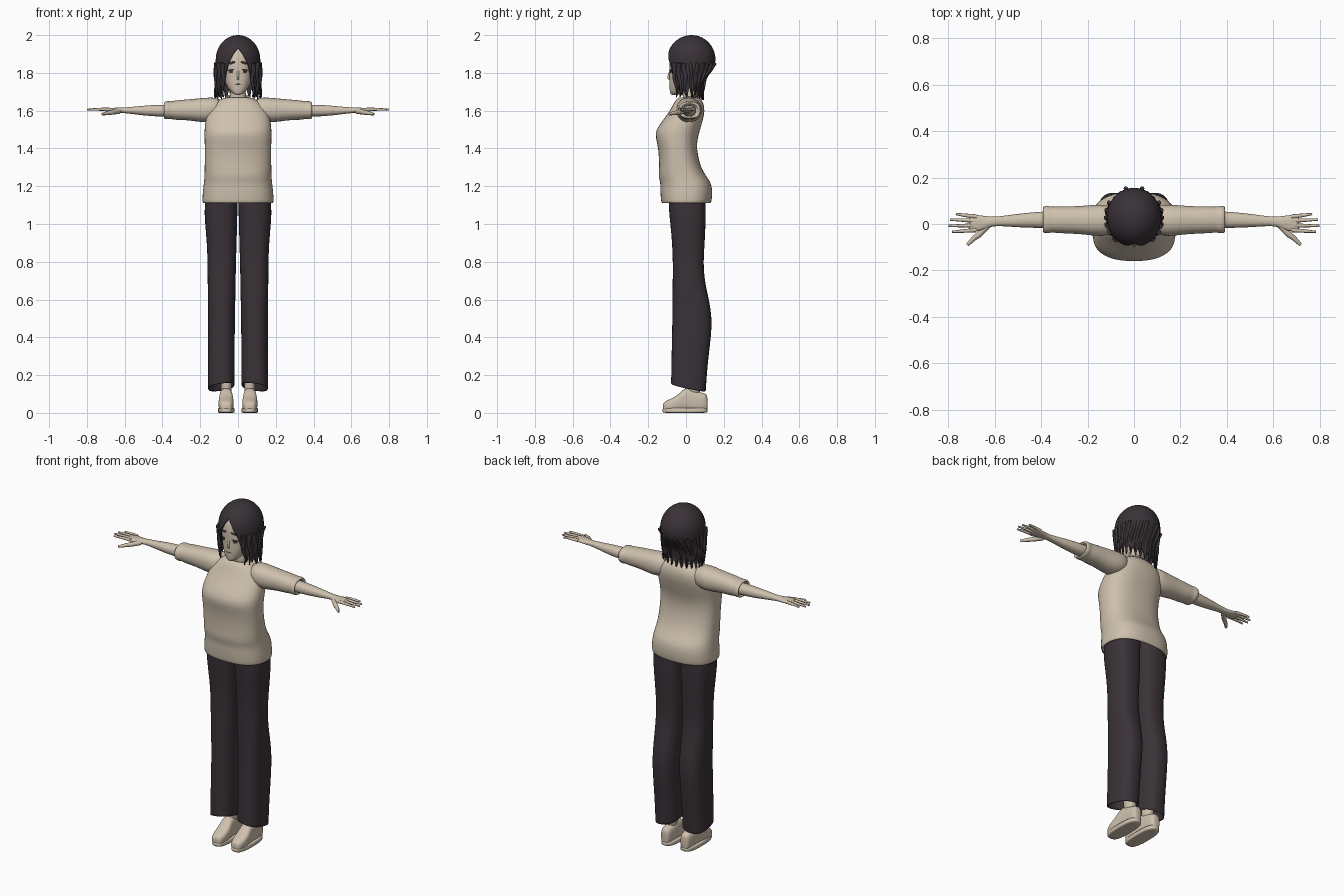
import bpy, bmesh, math

cube = bpy.data.objects.get("Cube")
if cube:
    bpy.data.objects.remove(cube, do_unlink=True)


def material(name, rgb):
    mat = bpy.data.materials.new(name)
    mat.use_nodes = True
    mat.diffuse_color = (*rgb, 1)
    bsdf = mat.node_tree.nodes["Principled BSDF"]
    bsdf.inputs["Base Color"].default_value = (*rgb, 1)
    bsdf.inputs["Roughness"].default_value = 0.8
    return mat


CREAM = material("warm cream", (0.62, 0.53, 0.42))
DARK = material("dark plum", (0.042, 0.032, 0.039))


def finish(name, bm, mat, mirror=False, subdiv=1, thick=0):
    """Turn a bmesh into a smooth object with the usual modifiers."""
    bmesh.ops.recalc_face_normals(bm, faces=bm.faces)
    mesh = bpy.data.meshes.new(name)
    bm.to_mesh(mesh)
    bm.free()
    mesh.materials.append(mat)
    for p in mesh.polygons:
        p.use_smooth = True
    ob = bpy.data.objects.new(name, mesh)
    bpy.context.collection.objects.link(ob)
    if mirror:
        ob.modifiers.new("Mirror", "MIRROR").use_mirror_merge = False
    if thick:
        ob.modifiers.new("Solidify", "SOLIDIFY").thickness = thick
    if subdiv:
        sub = ob.modifiers.new("Subdivision", "SUBSURF")
        sub.levels = sub.render_levels = subdiv
    return ob


def loft(name, axis, rings, mat, power=2.2, n=24, caps=True, warp=None, **kw):
    """Rings are (position, a_min, a_max, b_min, b_max) across the axis."""
    bm = bmesh.new()
    loops = []
    for t, a0, a1, b0, b1 in rings:
        loop = []
        for i in range(n):
            c, s = math.cos(math.tau * i / n), math.sin(math.tau * i / n)
            c = math.copysign(abs(c) ** (2 / power), c)
            s = math.copysign(abs(s) ** (2 / power), s)
            a = (a0 + a1) / 2 + c * (a1 - a0) / 2
            b = (b0 + b1) / 2 + s * (b1 - b0) / 2
            co = {"x": (t, a, b), "y": (a, t, b), "z": (a, b, t)}[axis]
            loop.append(bm.verts.new(warp(*co) if warp else co))
        loops.append(loop)
    for low, high in zip(loops, loops[1:]):
        for i in range(n):
            j = (i + 1) % n
            bm.faces.new((low[i], low[j], high[j], high[i]))
    if caps:
        bm.faces.new(loops[0])
        bm.faces.new(loops[-1])
    return finish(name, bm, mat, **kw)


def tube(name, points, radius, mat, tip=0.5, mirror=True, cyclic=False):
    """Rounded tapering strand through the points, as a mesh."""
    curve = bpy.data.curves.new(name, "CURVE")
    curve.dimensions = "3D"
    curve.bevel_depth = radius
    curve.bevel_resolution = 2
    curve.resolution_u = 5
    curve.use_fill_caps = True
    spline = curve.splines.new("NURBS")
    spline.points.add(len(points) - 1)
    spline.use_endpoint_u = not cyclic
    spline.use_cyclic_u = cyclic
    spline.order_u = 3
    for i, (p, co) in enumerate(zip(spline.points, points)):
        p.co = (*co, 1)
        p.radius = 1 + (tip - 1) * (i / (len(points) - 1)) ** 2
    curve.materials.append(mat)
    temp = bpy.data.objects.new(name, curve)
    bpy.context.collection.objects.link(temp)
    bpy.context.view_layer.update()
    bm = bmesh.new()
    evaluated = temp.evaluated_get(bpy.context.evaluated_depsgraph_get())
    bm.from_mesh(evaluated.to_mesh())
    evaluated.to_mesh_clear()
    bpy.data.objects.remove(temp, do_unlink=True)
    return finish(name, bm, mat, mirror=mirror, subdiv=0)


# Loose shirt body with an open hem
loft("shirt_body", "z", [
    (1.11, -.187, .187, -.13, .132), (1.125, -.19, .19, -.133, .137),
    (1.18, -.186, .186, -.137, .141), (1.22, -.181, .181, -.135, .132),
    (1.25, -.178, .178, -.148, .11), (1.3, -.177, .177, -.142, .077),
    (1.4, -.176, .176, -.145, .055), (1.46, -.178, .178, -.163, .063),
    (1.5, -.178, .178, -.16, .075), (1.55, -.173, .173, -.122, .09),
    (1.6, -.16, .16, -.085, .1), (1.64, -.13, .13, -.065, .094),
    (1.662, -.09, .09, -.05, .078), (1.672, -.06, .06, -.035, .065),
], CREAM, power=2.45, n=32, caps=False, thick=.008)
tube("shirt_collar", [(.063 * math.cos(a), .013 + .055 * math.sin(a),
                       1.668 + .014 * math.sin(a))
                      for a in (math.tau * i / 12 for i in range(12))],
     .006, CREAM, tip=1, mirror=False, cyclic=True)

# Short sleeves, each turned inward at the cuff
loft("sleeves", "x", [
    (.08, -.045, .08, 1.56, 1.668), (.15, -.055, .085, 1.535, 1.672),
    (.21, -.046, .08, 1.54, 1.665), (.27, -.042, .076, 1.55, 1.66),
    (.33, -.04, .077, 1.55, 1.655), (.36, -.036, .074, 1.557, 1.649),
    (.37, -.042, .08, 1.553, 1.652), (.392, -.04, .078, 1.556, 1.648),
    (.395, -.03, .068, 1.565, 1.638), (.36, -.022, .06, 1.572, 1.63),
], CREAM, n=20, mirror=True)

# Forearms, palms and fingers
loft("arms", "x", [
    (.3, -.018, .055, 1.57, 1.635), (.4, -.018, .055, 1.567, 1.632),
    (.48, -.016, .047, 1.572, 1.629), (.56, -.01, .036, 1.582, 1.62),
    (.61, -.008, .03, 1.588, 1.617), (.64, -.022, .035, 1.588, 1.616),
    (.68, -.034, .04, 1.593, 1.615), (.705, -.034, .041, 1.598, 1.614),
    (.712, -.028, .036, 1.6, 1.612),
], CREAM, n=16, mirror=True)
for label, y, reach, spread in (("index", -.026, .785, -.008), ("middle", -.006, .8, -.002),
                                ("ring", .014, .794, .005), ("little", .032, .768, .011)):
    tube(label + "_fingers", [(.68, y, 1.606), (.73, y + spread / 2, 1.609),
                              (reach, y + spread, 1.605)], .0095, CREAM)
tube("thumbs", [(.63, -.005, 1.597), (.665, -.045, 1.592), (.69, -.06, 1.587),
                (.718, -.09, 1.582)], .014, CREAM)


# Wide trousers with a slanted hem, lower at the back and the outside
def hem_slant(x, y, z):
    weight = max(0, 1 - (z - .12) / .15)
    return x, y, z + weight * (.012 - .22 * y - .15 * (x - .09))


loft("trouser_legs", "z", [
    (1.2, -.002, .165, -.09, .1), (1.1, .002, .18, -.095, .106),
    (1.0, .004, .175, -.083, .104), (.9, .007, .165, -.074, .1),
    (.8, .01, .162, -.07, .092), (.7, .012, .161, -.071, .098),
    (.6, .014, .16, -.072, .123), (.5, .015, .159, -.073, .139),
    (.4, .017, .159, -.075, .133), (.3, .018, .159, -.077, .12),
    (.2, .018, .159, -.078, .11), (.135, .018, .159, -.08, .106),
    (.125, .018, .159, -.08, .106), (.13, .026, .151, -.072, .098),
    (.3, .03, .145, -.065, .09),
], DARK, power=2.5, caps=False, warp=hem_slant, mirror=True)

# Chunky shoes, soles and ankles
loft("shoes", "y", [
    (-.122, .045, .08, .01, .045), (-.115, .032, .093, .008, .06),
    (-.08, .022, .104, .008, .075), (-.045, .022, .104, .008, .092),
    (-.02, .026, .1, .008, .122), (.01, .028, .098, .008, .138),
    (.05, .03, .097, .008, .116), (.09, .032, .095, .008, .106),
    (.108, .038, .089, .008, .1), (.114, .048, .08, .012, .085),
], CREAM, power=2.9, n=20, mirror=True)
loft("shoe_soles", "z", [
    (0, .02, .105, -.123, .112), (.002, .018, .107, -.126, .116),
    (.024, .018, .107, -.126, .116), (.027, .022, .103, -.12, .112),
], CREAM, power=2.8, mirror=True)
loft("ankles", "z", [
    (.08, .03, .094, 0, .08), (.15, .034, .09, .005, .072),
    (.3, .032, .094, -.005, .08),
], CREAM, n=16, mirror=True)

# Neck and head
loft("neck", "z", [
    (1.62, -.06, .06, -.02, .075), (1.67, -.043, .043, -.016, .062),
    (1.72, -.04, .04, -.018, .058), (1.78, -.042, .042, -.02, .06),
], CREAM, n=16)
head = loft("head", "z", [
    (1.683, -.012, .012, -.078, -.045), (1.69, -.028, .028, -.084, -.015),
    (1.715, -.052, .052, -.088, .03), (1.75, -.069, .069, -.089, .06),
    (1.79, -.079, .079, -.088, .085), (1.83, -.084, .084, -.088, .1),
    (1.88, -.086, .086, -.087, .11), (1.92, -.078, .078, -.073, .105),
    (1.96, -.055, .055, -.04, .085), (1.975, -.025, .025, -.01, .05),
], CREAM)
tube("nose", [(0, -.083, 1.81), (0, -.089, 1.79), (0, -.095, 1.775), (0, -.085, 1.768)],
     .006, CREAM, tip=1, mirror=False)


# Thin painted plates laid onto the face
def face_plate(name, x, z, width, height, tilt=0, mirror=True):
    bm = bmesh.new()
    bmesh.ops.create_circle(bm, cap_ends=True, cap_tris=True, segments=16, radius=1)
    for v in bm.verts:
        u, w = v.co.x * width, v.co.y * height
        v.co = (x + u, -.2, z + w + u * tilt)
    ob = finish(name, bm, DARK, subdiv=0)
    wrap = ob.modifiers.new("Wrap", "SHRINKWRAP")
    wrap.target = head
    wrap.wrap_method = "PROJECT"
    wrap.use_project_y = True
    wrap.offset = .002
    if mirror:
        ob.modifiers.new("Mirror", "MIRROR").use_mirror_merge = False


face_plate("eyes", .037, 1.808, .012, .01)
face_plate("upper_lashes", .039, 1.816, .021, .004, -.15)
face_plate("brows", .034, 1.853, .021, .008, -.25)
face_plate("mouth", 0, 1.74, .02, .003, mirror=False)


# Parted hair: one shell whose lower edge frames the face and breaks into locks
def hair_point(theta, u):
    z = 1.87 + .13 * (math.cos(u) if u < math.pi / 2 else math.pi / 2 - u)
    drop = max(0, (1.87 - z) / .2)
    r = math.sin(min(u, math.pi / 2))
    depth = .13 - .025 * drop
    if math.cos(theta) < 0:
        depth = .126 - .062 * math.sin(min(drop * 1.4, 1) * math.pi / 2) ** 2
    ripple = 1 + .025 * min(1, drop) * math.sin(theta * 24)
    return ((.118 + .006 * drop) * r * ripple * math.sin(theta),
            .03 - depth * r * ripple * math.cos(theta), z)


def hair_end(theta, column):
    edge = [(0, 1.935), (.2, 1.905), (.45, 1.85), (.6, 1.78), (.7, 1.69), (1.6, 1.665), (3.2, 1.655)]
    a = abs(theta)
    for (a0, z0), (a1, z1) in zip(edge, edge[1:]):
        if a0 <= a <= a1:
            z = z0 + (z1 - z0) * (a - a0) / (a1 - a0)
    if a > .68:
        z += (0, .012, .04, .055, .025)[column % 5]
    d = (z - 1.87) / .13
    return math.acos(d) if d > 0 else math.pi / 2 - d


bm = bmesh.new()
columns, rows = 120, 20
grid = []
for i in range(columns):
    theta = math.tau * i / columns - math.pi
    end = hair_end(theta, i)
    grid.append([bm.verts.new(hair_point(theta, end * j / rows)) for j in range(rows + 1)])
for i in range(columns):
    left, right = grid[i], grid[(i + 1) % columns]
    for j in range(rows):
        bm.faces.new((left[j], left[j + 1], right[j + 1], right[j]))
bmesh.ops.remove_doubles(bm, verts=bm.verts, dist=.0001)
finish("hair_shell", bm, DARK, subdiv=0, thick=.006)

# Loose wavy locks at the sides and back
for k in range(9):
    theta = .72 + k * .27
    path = []
    for j in range(6):
        x, y, z = hair_point(theta, 1.7 + j * .28)
        sway = .006 * math.sin(j * 2 + k * 1.7)
        path.append((x + sway, y + sway, z))
    tube("hair_locks", path, .013 if k < 3 else .009, DARK, tip=.2)
